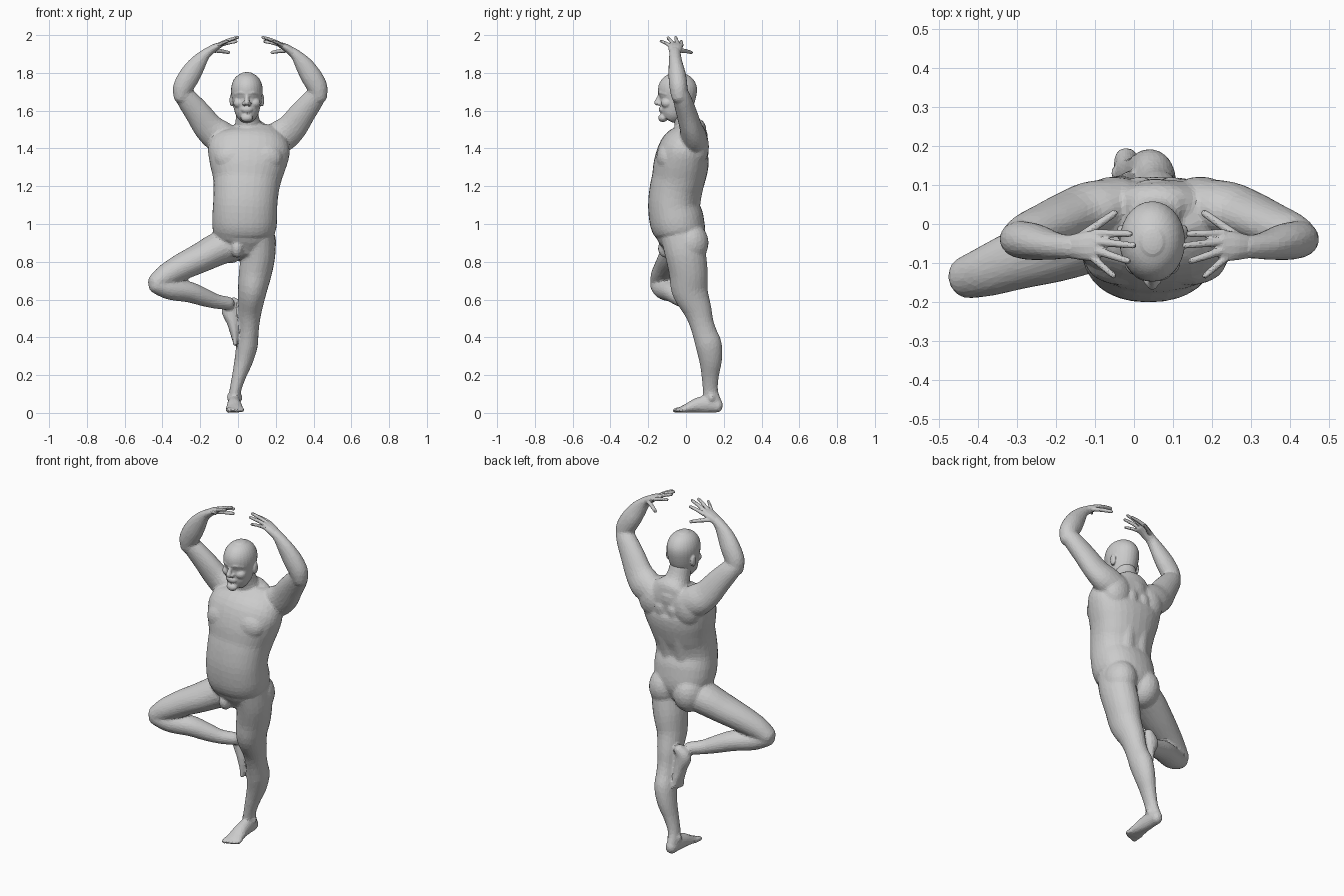
import bpy, bmesh, math
from mathutils import Vector, Matrix


def spline(pts, sub):
    """Catmull-Rom through stations (x, y, z, half width, half depth)."""
    out = []
    for i in range(len(pts) - 1):
        p0, p1, p2 = pts[max(i - 1, 0)], pts[i], pts[i + 1]
        p3 = pts[min(i + 2, len(pts) - 1)]
        for k in range(sub):
            t = k / sub
            out.append([0.5 * (2 * b + (c - a) * t + (2 * a - 5 * b + 4 * c - d) * t * t
                               + (3 * b - a - 3 * c + d) * t ** 3)
                        for a, b, c, d in zip(p0, p1, p2, p3)])
    out.append(list(pts[-1]))
    return out


def loft(bm, pts, side=(1, 0, 0), n=20, sub=4, power=1.0, bulge=0.9):
    """Closed tube of elliptical sections with rounded ends."""
    st = spline(pts, sub)
    cs = [Vector(s[:3]) for s in st]
    last = len(st) - 1
    rings = []
    for i, s in enumerate(st):
        t = (cs[min(i + 1, last)] - cs[max(i - 1, 0)]).normalized()
        rings.append((cs[i], t, s[3], s[4]))

    def cap(ring, sign):
        c, t, a, b = ring
        e = min(a, b) * bulge
        return [(c + t * sign * e * math.sin(q), t, a * math.cos(q), b * math.cos(q))
                for q in (0.5, 1.0, 1.35)]
    rings = cap(rings[0], -1)[::-1] + rings + cap(rings[-1], 1)

    def sp(v):
        return math.copysign(abs(v) ** power, v)
    loops = []
    for c, t, a, b in rings:
        u = Vector(side)
        u = (u - t * u.dot(t)).normalized()
        v = t.cross(u)
        loops.append([bm.verts.new(c + u * a * sp(math.cos(w)) + v * b * sp(math.sin(w)))
                      for w in (2 * math.pi * k / n for k in range(n))])
    for r0, r1 in zip(loops, loops[1:]):
        for k in range(n):
            bm.faces.new((r0[k], r0[(k + 1) % n], r1[(k + 1) % n], r1[k]))
    bm.faces.new(loops[0][::-1])
    bm.faces.new(loops[-1])


def ball(bm, c, r):
    bmesh.ops.create_uvsphere(bm, u_segments=20, v_segments=12, radius=1,
                              matrix=Matrix.Translation(c) @ Matrix.Diagonal((*r, 1)))


def flip(pts, axis):
    return [(2 * axis - p[0], *p[1:]) for p in pts]


def finish(bm, name, voxel, smooth, ratio):
    """Fuse overlapping volumes into one skin, relax it, and reduce to facets."""
    bmesh.ops.recalc_face_normals(bm, faces=bm.faces)
    me = bpy.data.meshes.new(name)
    bm.to_mesh(me)
    bm.free()
    ob = bpy.data.objects.new(name, me)
    bpy.context.collection.objects.link(ob)
    m = ob.modifiers.new("fuse", 'REMESH')
    m.mode = 'VOXEL'
    m.voxel_size = voxel
    m = ob.modifiers.new("relax", 'SMOOTH')
    m.factor = 0.5
    m.iterations = smooth
    m = ob.modifiers.new("facets", 'DECIMATE')
    m.ratio = ratio
    return ob


body = bmesh.new()

# torso
loft(body, [(.03, -.025, .86, .085, .09), (.033, -.025, .91, .14, .122), (.032, -.03, .96, .165, .134),
            (.035, -.049, 1.02, .172, .144), (.038, -.065, 1.10, .17, .136), (.043, -.056, 1.18, .173, .137),
            (.048, -.04, 1.24, .182, .141), (.053, -.025, 1.32, .205, .145), (.058, -.008, 1.40, .216, .132),
            (.06, .026, 1.465, .18, .098), (.056, .045, 1.51, .11, .065), (.054, .045, 1.53, .075, .05)],
     n=32, power=.9, bulge=.5)
# neck
loft(body, [(.055, .035, 1.45, .095, .085), (.053, .015, 1.51, .075, .072),
            (.05, -.005, 1.56, .062, .063), (.047, -.022, 1.61, .058, .062)])
# chest, shoulder blade, back and seat muscles
for s in (-1, 1):
    ball(body, (.056 + s * .08, -.1, 1.35), (.1, .058, .08))
    ball(body, (.06 + s * .11, .06, 1.41), (.085, .062, .10))
    ball(body, (.037 + s * .078, .022, .9), (.088, .098, .108))
    loft(body, [(.036 + s * .042, .055, 1.0, .04, .03), (.039 + s * .042, .044, 1.1, .042, .031),
                (.048 + s * .042, .068, 1.25, .045, .035), (.056 + s * .04, .086, 1.4, .042, .036)])
ball(body, (-.005, -.105, .87), (.034, .044, .05))

# arms raised overhead, mirrored
upper_arm = [(-.03, .045, 1.43, .078, .072), (-.10, .04, 1.465, .088, .07), (-.155, .026, 1.51, .08, .06),
             (-.21, .004, 1.585, .07, .055), (-.265, -.018, 1.655, .059, .05), (-.293, -.032, 1.69, .049, .045)]
forearm = [(-.3, -.036, 1.675, .043, .042), (-.29, -.04, 1.725, .054, .048), (-.256, -.046, 1.785, .056, .047),
           (-.217, -.054, 1.845, .047, .038), (-.18, -.058, 1.892, .031, .032), (-.15, -.058, 1.917, .024, .031)]
for part in (upper_arm, forearm):
    loft(body, part)
    loft(body, flip(part, .065))

# standing leg
loft(body, [(.11, -.022, .94, .085, .112), (.11, -.004, .85, .089, .109), (.093, .012, .75, .088, .103),
            (.076, .02, .65, .077, .096), (.064, .06, .55, .064, .076), (.059, .081, .48, .056, .065),
            (.055, .1, .42, .054, .065), (.048, .12, .36, .057, .07), (.031, .13, .28, .05, .061),
            (.007, .128, .2, .038, .047), (-.014, .129, .12, .031, .04), (-.02, .139, .06, .032, .048)])
ball(body, (.056, .035, .5), (.033, .024, .045))
ball(body, (-.046, .13, .085), (.014, .018, .02))
ball(body, (.01, .135, .08), (.014, .018, .02))

# standing foot and toes
loft(body, [(-.02, .168, .036, .031, .036), (-.02, .12, .046, .034, .046), (-.02, .06, .04, .039, .04),
            (-.018, .01, .026, .046, .026), (-.018, -.022, .018, .046, .018)])
for x, y, r in ((-.05, -.058, .015), (-.028, -.055, .012), (-.01, -.048, .012), (.007, -.04, .012), (.023, -.028, .012)):
    loft(body, [(x, -.005, .017, r, r), (x, (y - .005) / 2, .017, r, r), (x, y, .013, r, r)], n=10)

# bent leg: thigh, shin
loft(body, [(0, -.005, .90, .087, .105), (-.1, -.022, .87, .088, .1), (-.2, -.057, .82, .079, .092),
            (-.3, -.092, .772, .071, .077), (-.38, -.122, .727, .062, .065), (-.43, -.137, .692, .05, .055)],
     side=(0, 0, 1))
loft(body, [(-.43, -.14, .678, .048, .052), (-.36, -.114, .655, .056, .06), (-.26, -.068, .64, .055, .06),
            (-.18, -.032, .612, .048, .05), (-.115, .0, .59, .039, .039), (-.05, .04, .58, .035, .036)],
     side=(0, 0, 1))

# raised foot, sole against the standing leg
loft(body, [(-.022, .092, .585, .03, .032), (-.042, .085, .545, .046, .038), (-.027, .085, .48, .033, .042),
            (-.018, .09, .42, .023, .045), (-.016, .092, .39, .016, .043)])
for y, z, r in ((.06, .362, .013), (.079, .362, .011), (.096, .366, .011), (.111, .372, .011), (.126, .382, .011)):
    loft(body, [(-.016, y, .41, r, r), (-.016, y, z, r, r)], n=10)
finish(body, "body", .007, 10, .11)

# hands with spread fingers
palm = [(-.165, -.058, 1.904, .03, .025), (-.13, -.057, 1.93, .037, .021), (-.095, -.056, 1.948, .042, .015)]
fingers = [((-.14, -.035, 1.918), (-.05, .028, 1.908), .011), ((-.10, -.024, 1.945), (-.010, -.025, 1.966), .01),
           ((-.10, -.045, 1.95), (-.001, -.055, 1.988), .01), ((-.10, -.067, 1.95), (-.015, -.095, 1.985), .01),
           ((-.105, -.087, 1.945), (-.052, -.133, 1.968), .009)]
for name, mirrored in (("right_hand", False), ("left_hand", True)):
    hand = bmesh.new()
    parts = [palm]
    for a, b, r in fingers:
        mid = [(p + q) / 2 for p, q in zip(a, b)]
        mid[2] += .003
        parts.append([(*a, r * 1.1, r * 1.1), (*mid, r, r), (*b, r * .85, r * .85)])
    for p in parts:
        loft(hand, flip(p, .065) if mirrored else p, side=(0, 1, 0), n=12)
    finish(hand, name, .004, 3, .25)

# head with face features and ears
head = bmesh.new()
X = .047
loft(head, [(X, -.092, 1.56, .042, .046), (X, -.08, 1.58, .058, .063), (X, -.062, 1.615, .07, .083),
            (X, -.048, 1.655, .078, .094), (X, -.045, 1.70, .084, .103), (X, -.045, 1.735, .081, .1),
            (X, -.045, 1.765, .069, .084), (X, -.045, 1.785, .051, .062), (X, -.045, 1.796, .032, .038)],
     n=28, bulge=.25)
ball(head, (X, -.122, 1.562), (.032, .025, .023))
loft(head, [(X, -.134, 1.688, .01, .011), (X, -.146, 1.66, .012, .013), (X, -.154, 1.642, .016, .016)], n=12)
for s in (-1, 1):
    ball(head, (X + s * .014, -.142, 1.637), (.011, .014, .01))
    ball(head, (X + s * .04, -.1, 1.64), (.032, .032, .028))
    ball(head, (X + s * .081, -.022, 1.655), (.011, .02, .034))
    loft(head, [(X + s * .005, -.138, 1.692, .011, .01), (X + s * .033, -.132, 1.696, .011, .01),
                (X + s * .06, -.104, 1.688, .01, .009)], side=(0, 0, 1), n=12)
ball(head, (X, -.124, 1.606), (.032, .02, .02))
finish(head, "head", .0045, 5, .22)
